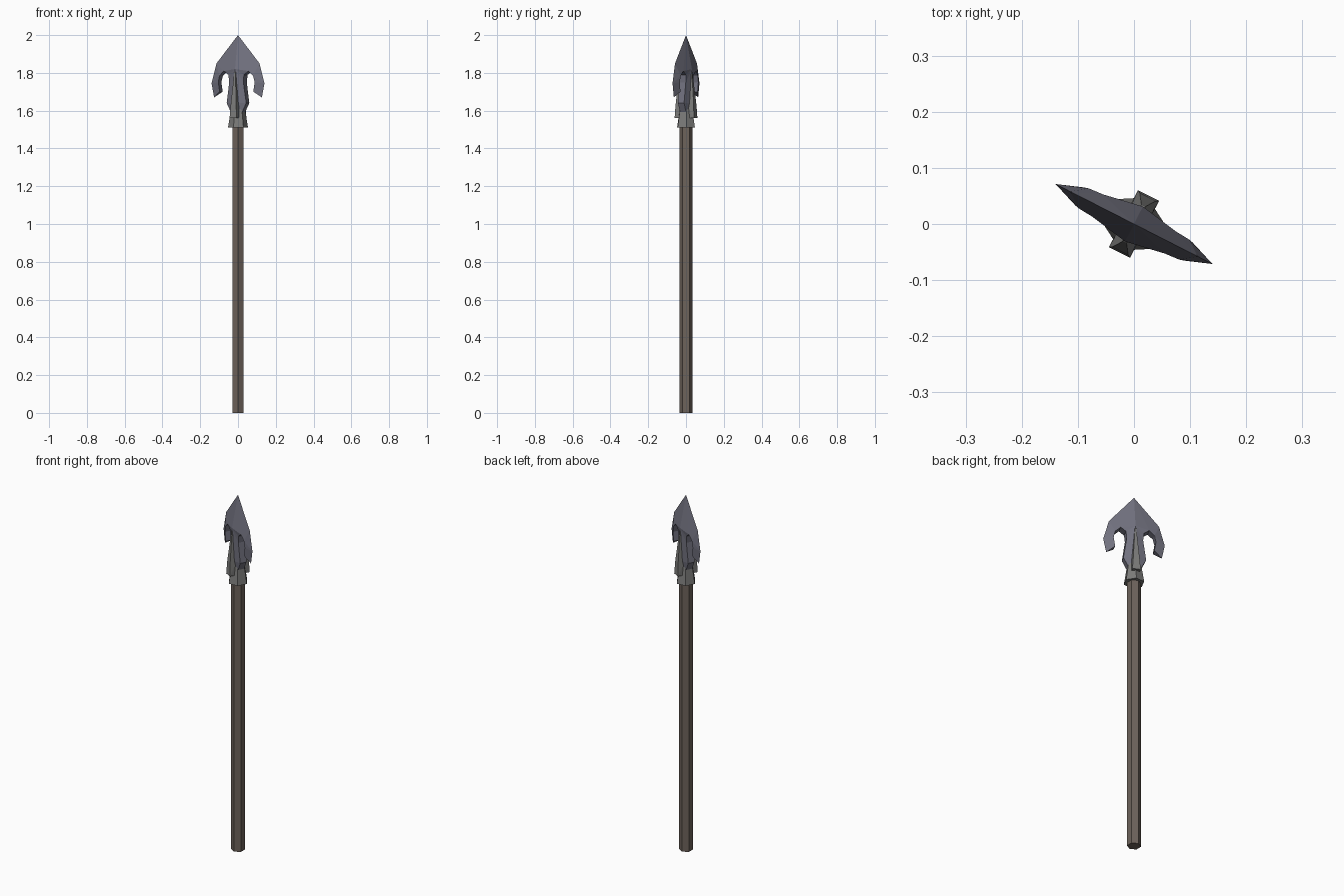
import bpy, bmesh, math
from mathutils import Matrix

if "Cube" in bpy.data.objects:
    bpy.data.objects.remove(bpy.data.objects["Cube"])

TURN = Matrix.Rotation(math.radians(-27), 4, 'Z')   # the head is twisted on the shaft


def material(name, rgb):
    m = bpy.data.materials.new(name)
    m.diffuse_color = (*rgb, 1)
    m.use_nodes = True
    m.node_tree.nodes["Principled BSDF"].inputs["Base Color"].default_value = m.diffuse_color
    return m


WOOD = material("brown wood", (0.155, 0.125, 0.105))
STEEL = material("blue grey steel", (0.165, 0.165, 0.21))
IRON = material("grey iron", (0.20, 0.20, 0.195))


def finish(bm, name, mat, matrix=Matrix()):
    bmesh.ops.remove_doubles(bm, verts=bm.verts, dist=1e-5)
    bmesh.ops.recalc_face_normals(bm, faces=bm.faces)
    bm.transform(matrix)
    me = bpy.data.meshes.new(name)
    bm.to_mesh(me)
    bm.free()
    me.materials.append(mat)
    bpy.context.collection.objects.link(bpy.data.objects.new(name, me))


def hex_prism(name, mat, r0, r1, z0, z1, angle):
    bm = bmesh.new()
    bmesh.ops.create_cone(bm, cap_ends=True, segments=6, radius1=r0, radius2=r1, depth=z1 - z0)
    # the primitive has a vertex on +y
    finish(bm, name, mat, Matrix.Translation((0, 0, (z0 + z1) / 2)) @
           Matrix.Rotation(math.radians(angle), 4, 'Z'))


# Shaft and socket
hex_prism("shaft", WOOD, 0.035, 0.035, 0, 1.54, 0)
hex_prism("socket", IRON, 0.053, 0.037, 1.51, 1.61, -27)

# Barbed blade: one quarter as (across, half thickness, height), mirrored four ways
P = {
    "tip": (0, 0, 2.0), "a": (.128, 0, 1.85), "b": (.157, 0, 1.745), "barb": (.142, 0, 1.67),
    "c": (.100, .018, 1.70), "d": (.108, .018, 1.75), "e": (.100, .020, 1.785),
    "f": (.073, .022, 1.81), "g": (.046, .022, 1.79), "h": (.042, .020, 1.75),
    "i": (.058, .018, 1.64), "j": (.030, .018, 1.585),
    "s1": (0, .035, 1.82), "s2": (0, .035, 1.64), "s3": (0, .030, 1.585),
}
FACES = ["tip a f", "tip f s1", "a b e", "a e f", "b d e", "b barb c d",
         "s1 f g", "s1 g h", "s1 h i s2", "s2 i j s3"]
WALL = "barb c d e f g h i j s3".split()

bm = bmesh.new()
for su in (-1, 1):
    for sn in (-1, 1):
        for face in FACES:
            bm.faces.new([bm.verts.new((P[k][0] * su, P[k][1] * sn, P[k][2]))
                          for k in face.split()])
    # inner walls joining both sides
    for k, l in zip(WALL, WALL[1:]):
        (u, n, z), (v, m, w) = P[k], P[l]
        ring = [(u * su, n, z), (v * su, m, w), (v * su, -m, w)]
        if n > 0:
            ring.append((u * su, -n, z))
        bm.faces.new([bm.verts.new(p) for p in ring])
finish(bm, "blade", STEEL, TURN)

# Tapered straps that hold the blade, one on each side
for s, name in ((-1, "front_strap"), (1, "back_strap")):
    bm = bmesh.new()
    for u in (-1, 1):
        for p in ((.021, .02, 1.56), (.021, .057, 1.56), (.019, .02, 1.63),
                  (.016, .054, 1.63), (.004, .03, 1.81), (.004, .037, 1.80)):
            bm.verts.new((p[0] * u, p[1] * s, p[2]))
    bmesh.ops.convex_hull(bm, input=bm.verts)
    bmesh.ops.dissolve_limit(bm, angle_limit=0.03, verts=bm.verts, edges=bm.edges)
    finish(bm, name, IRON, TURN)
